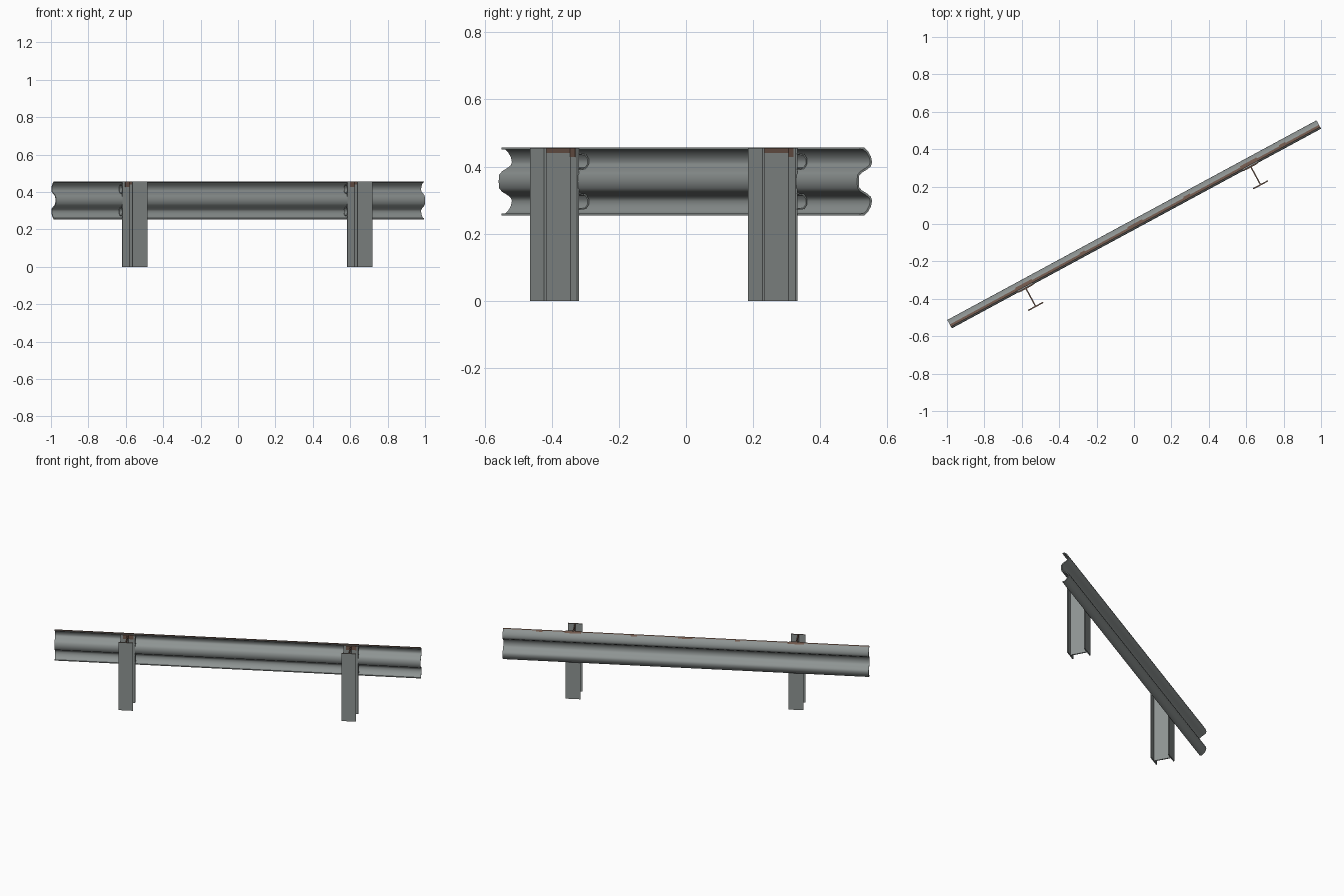
import bpy, bmesh, math
from mathutils import Vector

if "Cube" in bpy.data.objects:
    bpy.data.objects.remove(bpy.data.objects["Cube"])

ANGLE = math.radians(28.4)   # the rail runs diagonally in plan
HALF = 1.122                 # half the rail length
MID = 0.3555                 # height of the rail centre line
POSTS = (-0.672, 0.695)      # post positions along the rail


def material(name, rgb):
    m = bpy.data.materials.new(name)
    m.diffuse_color = (*rgb, 1)
    m.use_nodes = True
    m.node_tree.nodes["Principled BSDF"].inputs["Base Color"].default_value = m.diffuse_color
    return m


STEEL = material("galvanised steel", (0.27, 0.295, 0.29))
RUST = material("rust brown", (0.16, 0.095, 0.07))


def finish(name, bm, rusty, smooth=False):
    """Turn a bmesh into a rotated object; rusty(centre, normal) picks rust faces."""
    bmesh.ops.recalc_face_normals(bm, faces=bm.faces)
    for f in bm.faces:
        f.material_index = int(rusty(f.calc_center_median(), f.normal))
    me = bpy.data.meshes.new(name)
    bm.to_mesh(me)
    bm.free()
    me.materials.append(STEEL)
    me.materials.append(RUST)
    ob = bpy.data.objects.new(name, me)
    bpy.context.collection.objects.link(ob)
    ob.rotation_euler.z = ANGLE
    if smooth:
        bpy.ops.object.select_all(action='DESELECT')
        ob.select_set(True)
        bpy.context.view_layer.objects.active = ob
        bpy.ops.object.shade_smooth_by_angle(angle=math.radians(40))
    return ob


def sheet(bm, pts, t, stations):
    """Sweep a folded sheet (profile of (y, z), thickness t) along x."""
    pts = [Vector(p) for p in pts]
    inner = []
    for i, p in enumerate(pts):
        normals = []
        for a, b in ((i - 1, i), (i, i + 1)):
            if a >= 0 and b < len(pts):
                d = (pts[b] - pts[a]).normalized()
                normals.append(Vector((d.y, -d.x)))
        n = sum(normals, Vector((0, 0))).normalized()
        inner.append(p + n * t / max(n.dot(normals[0]), 0.5))
    loop = pts + inner[::-1]
    n, k = len(loop), len(pts)
    rings = [[bm.verts.new((x, p.x, p.y)) for p in loop] for x in stations]
    for r, s in zip(rings, rings[1:]):
        for i in range(n):
            j = (i + 1) % n
            bm.faces.new((r[i], r[j], s[j], s[i]))
    for r in (rings[0], rings[-1]):
        for i in range(k - 1):
            bm.faces.new((r[i], r[i + 1], r[n - 2 - i], r[n - 1 - i]))


def box(bm, x0, x1, y0, y1, z0, z1):
    vs = [bm.verts.new((x, y, z)) for x in (x0, x1) for y in (y0, y1) for z in (z0, z1)]
    for q in ((0, 1, 3, 2), (4, 5, 7, 6), (0, 1, 5, 4), (2, 3, 7, 6), (0, 2, 6, 4), (1, 3, 7, 5)):
        bm.faces.new([vs[i] for i in q])


# W-beam rail: half profile (height offset, depth), mirrored about the centre line
half = [(.1015, -.018), (.1015, -.004), (.090, .010), (.075, .019), (.058, .0235),
        (.045, .019), (.035, .005), (.026, -.012), (.017, -.0205), (0, -.0215)]
profile = [(v, MID + z) for z, v in half] + [(v, MID - z) for z, v in half[-2::-1]]
# rust patches around the posts and the middle
patches = [(p - .05, p + .05) for p in POSTS] + [(-.04, .05), (-.33, -.30), (.30, .34), (.88, .92)]
stations = sorted({-HALF, HALF} | {x for p in patches for x in p})


def rail_rust(c, n):
    if c.z > MID + .1 and n.z > 0.8:          # top lip
        return True
    return c.z > MID + .094 and n.z > 0 and any(a < c.x < b for a, b in patches)


# extra row keeps the patches close to the top edge
profile.insert(2, (0.002, MID + .0965))
bm = bmesh.new()
sheet(bm, profile, .006, stations)
finish("guard_rail", bm, rail_rust, smooth=True)

# Posts: I-beams with rusted tops, and curved backing brackets inside the rail troughs
bracket = [(.085, -.024), (.082, -.001), (.068, .009), (.052, .009), (.038, -.001), (.034, -.024)]
T = .007
for side, px in zip(("left", "right"), POSTS):
    bm = bmesh.new()
    top = .455
    for y in (-.141, -.023 - T):
        box(bm, px - .045, px + .045, y, y + T, 0, top)
    for z0, z1 in ((0, .44), (.44, top)):
        box(bm, px - T / 2, px + T / 2, -.141 + T, -.023 - T, z0, z1)
    # rust stain on the inside of the rail-side flange
    box(bm, px - .03, px + .035, -.023 - T - .001, -.023 - T, .428, top)
    finish(side + "_post", bm,
           lambda c, n: c.z > .4405 or (c.z > .43 and abs(n.z) < .1))

    bm = bmesh.new()
    for s in (1, -1):
        pts = [(v, MID + s * z) for z, v in bracket]
        sheet(bm, pts, .004 * s, (px - .047, px + .047))
    finish(side + "_bracket", bm, lambda c, n: False, smooth=True)
